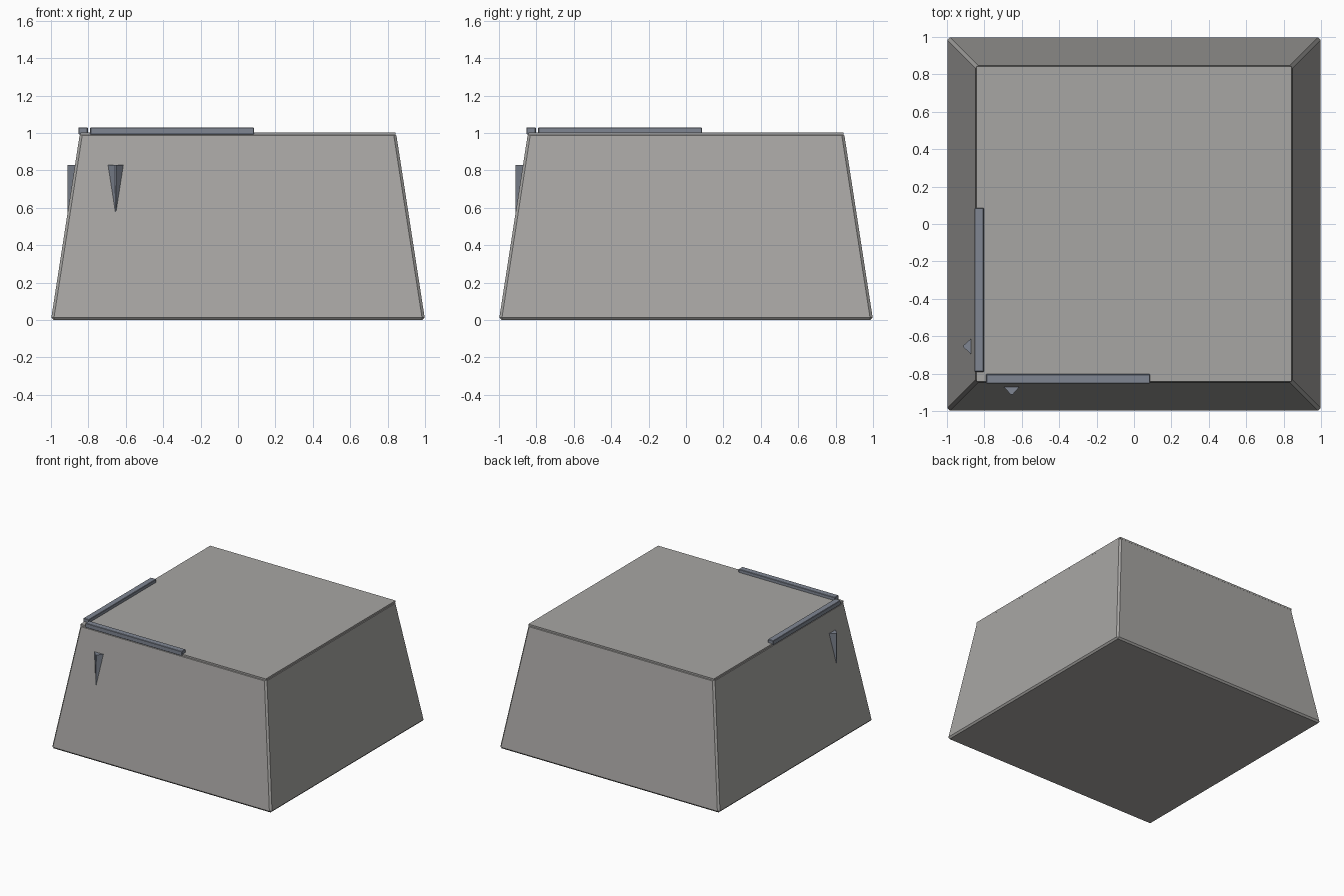
import bpy, bmesh

if "Cube" in bpy.data.objects:
    bpy.data.objects.remove(bpy.data.objects["Cube"])

BASE, TOP, HEIGHT = 1.0, 0.845, 1.0


def material(name, color):
    mat = bpy.data.materials.new(name)
    mat.diffuse_color = (*color, 1)
    mat.use_nodes = True
    mat.node_tree.nodes["Principled BSDF"].inputs["Base Color"].default_value = mat.diffuse_color
    return mat


metal = material("blue_grey", (0.215, 0.24, 0.29))
stone = material("dark_grey", (0.39, 0.382, 0.37))


def loft(name, low, high, bevel=0.0, mat=None, swap=False):
    """Solid between two matching rings; swap mirrors it across x = y."""
    bm = bmesh.new()
    rings = []
    for ring in (low, high):
        pts = [(y, x, z) if swap else (x, y, z) for x, y, z in ring]
        rings.append([bm.verts.new(p) for p in pts])
    a, b = rings
    n = len(a)
    bm.faces.new(a)
    bm.faces.new(b)
    for i in range(n):
        j = (i + 1) % n
        bm.faces.new((a[i], a[j], b[j], b[i]))
    bmesh.ops.recalc_face_normals(bm, faces=bm.faces)
    mesh = bpy.data.meshes.new(name)
    bm.to_mesh(mesh)
    bm.free()
    obj = bpy.data.objects.new(name, mesh)
    bpy.context.collection.objects.link(obj)
    mesh.materials.append(mat)
    if bevel:
        mod = obj.modifiers.new("bevel", 'BEVEL')
        mod.width = bevel
        mod.segments = 1
    return obj


def rect(x0, x1, y0, y1, z):
    return [(x0, y0, z), (x1, y0, z), (x1, y1, z), (x0, y1, z)]


# Tapered block with chamfered edges
loft("tapered_block", rect(-BASE, BASE, -BASE, BASE, 0),
     rect(-TOP, TOP, -TOP, TOP, HEIGHT), bevel=0.014, mat=stone)

# Thin plate covering the top
P = 0.843
loft("top_plate", rect(-P, P, -P, P, 0.99), rect(-P, P, -P, P, 1.004), mat=stone)

# Spike cross-section: triangle with blunt outer ridge, relative to the ridge
spike = [(-0.045, 0.045), (-0.005, 0), (0.005, 0), (0.045, 0.045)]


def spike_ring(scale, z):
    return [(-0.654 + x * scale, -0.912 + y * scale, z) for x, y in spike]


for side, swap in (("front", False), ("left", True)):
    # Trim bar along the top edge
    loft(side + "_top_bar", rect(-0.79, 0.085, -0.853, -0.803, 0.993),
         rect(-0.79, 0.085, -0.853, -0.803, 1.03), bevel=0.003, mat=metal, swap=swap)
    # Downward pointing spike on the wall
    loft(side + "_spike", spike_ring(0.1, 0.578), spike_ring(1, 0.828),
         mat=metal, swap=swap)
